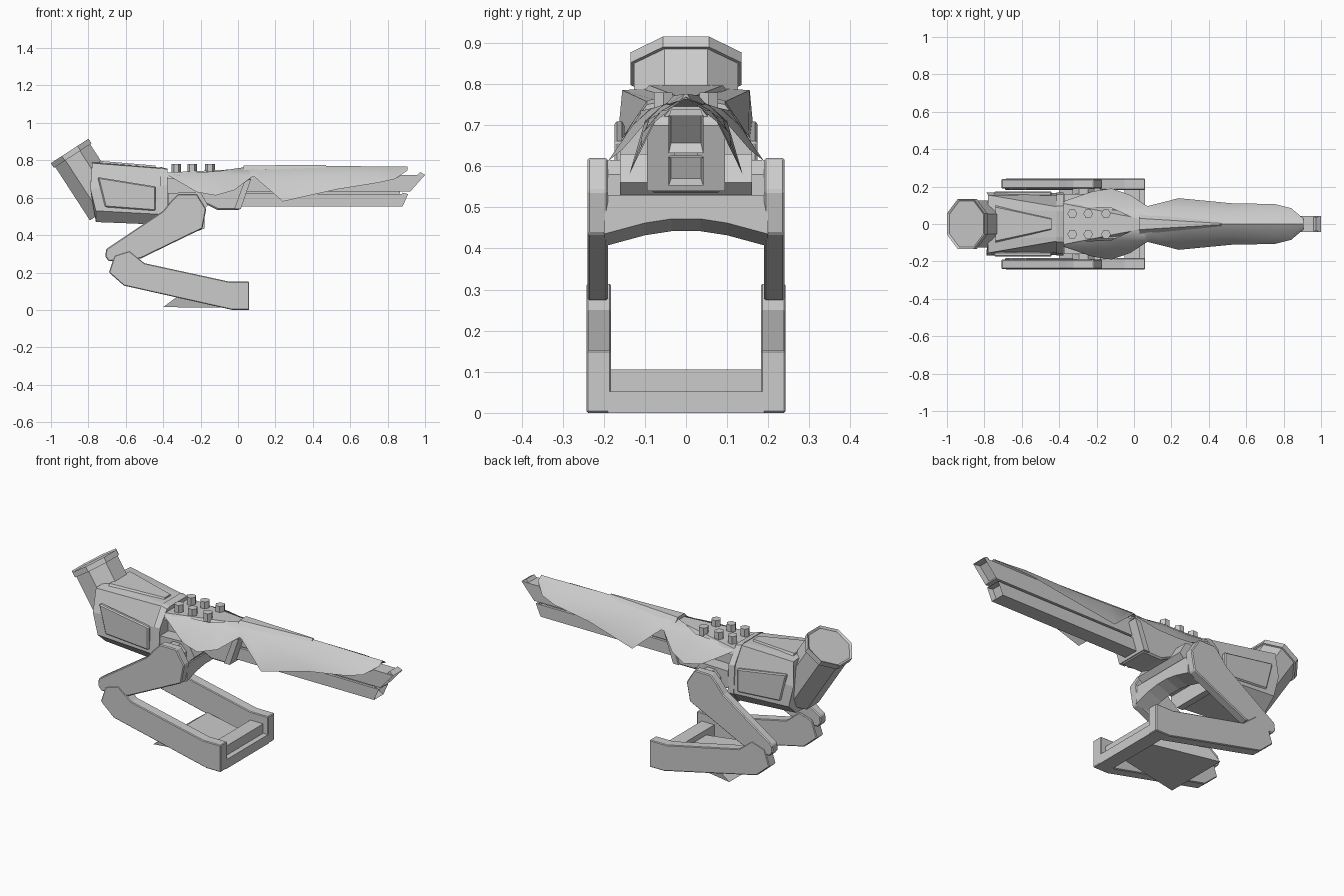
import bpy, bmesh, math
from mathutils import Matrix, Vector

if "Cube" in bpy.data.objects:
    bpy.data.objects.remove(bpy.data.objects["Cube"])


def finish(name, bm, smooth=None):
    bmesh.ops.recalc_face_normals(bm, faces=bm.faces)
    me = bpy.data.meshes.new(name)
    bm.to_mesh(me)
    bm.free()
    if smooth:
        me.shade_smooth()
        me.set_sharp_from_angle(angle=math.radians(smooth))
    ob = bpy.data.objects.new(name, me)
    bpy.context.collection.objects.link(ob)
    return ob


def mirror(ob):
    m = ob.modifiers.new("mirror", 'MIRROR')
    m.use_axis = (False, True, False)
    return ob


def recess(bm, direction, rim, depth):
    bmesh.ops.recalc_face_normals(bm, faces=bm.faces)
    bm.normal_update()
    f = max(bm.faces, key=lambda f: f.normal.dot(direction))
    r = bmesh.ops.inset_region(bm, faces=[f], thickness=rim)
    bmesh.ops.translate(bm, verts=f.verts, vec=-depth * f.normal)


def prism(name, pts, y0, y1, bevel=0, hole=None):
    """Extrude an x-z profile along y."""
    bm = bmesh.new()
    f = bm.faces.new([bm.verts.new((x, y0, z)) for x, z in pts])
    r = bmesh.ops.extrude_face_region(bm, geom=[f])
    bmesh.ops.translate(bm, vec=(0, y1 - y0, 0),
                        verts=[v for v in r["geom"] if isinstance(v, bmesh.types.BMVert)])
    if hole:
        recess(bm, Vector((1, 0, 0)), *hole)
    ob = finish(name, bm)
    if bevel:
        b = ob.modifiers.new("chamfer", 'BEVEL')
        b.width, b.segments = bevel, 1
    return ob


def loft(name, a, b):
    """Join two half sections, each mirrored across y into a closed loop."""
    bm = bmesh.new()
    loops = [[bm.verts.new(p) for p in s] +
             [bm.verts.new((x, -y, z)) for x, y, z in reversed(s)] for s in (a, b)]
    n = len(loops[0])
    for i in range(n):
        j = (i + 1) % n
        bm.faces.new((loops[0][i], loops[0][j], loops[1][j], loops[1][i]))
    for lp in loops:
        bm.faces.new(lp)
    return finish(name, bm)


def plate(name, rows, thick=0.012):
    """Curved armour plate from section rows (x, [(y, z), ...])."""
    bm = bmesh.new()
    g = [[bm.verts.new((x, y, z)) for y, z in s] for x, s in rows]
    for r, s in zip(g, g[1:]):
        for i in range(len(r) - 1):
            bm.faces.new((r[i], s[i], s[i + 1], r[i + 1]))
    bmesh.ops.solidify(bm, geom=bm.faces[:], thickness=thick)
    return mirror(finish(name, bm, 35))


def cyl(name, loc, rot, r, h, sides, squash=1, hole=None):
    bm = bmesh.new()
    m = (Matrix.Translation(loc) @ rot @ Matrix.Diagonal((squash, 1, 1, 1))
         @ Matrix.Rotation(math.pi / sides, 4, 'Z'))
    bmesh.ops.create_cone(bm, cap_ends=True, segments=sides, radius1=r, radius2=r, depth=h, matrix=m)
    if hole:
        recess(bm, rot @ Vector((0, 0, 1)), *hole)
    return finish(name, bm)


# Rear housing, collar, side panels and top rib
loft("rear_housing",
     [(-.78, .08, .79), (-.78, .155, .785), (-.79, .168, .65), (-.76, .168, .53), (-.76, .10, .47)],
     [(-.40, .07, .76), (-.40, .09, .755), (-.40, .152, .66), (-.39, .165, .51), (-.39, .12, .455)])
sec = [(.07, .765), (.095, .76), (.158, .665), (.168, .51), (.122, .45)]
loft("collar", [(-.415, y, z) for y, z in sec], [(-.378, y, z - .01 * (z > .7)) for y, z in sec])
mirror(prism("side_panel", [(-.75, .71), (-.44, .66), (-.44, .53), (-.71, .55)], .15, .174, .006))
loft("top_rib", [(-.74, .09, .797), (-.74, .11, .77)], [(-.44, .025, .772), (-.44, .035, .75)])

# Tilted octagonal stock
tilt = Matrix.Rotation(math.radians(-33), 4, 'Y')
axis = tilt @ Vector((0, 0, 1))
end = Vector((-.90, 0, .85))
cyl("stock_tube", end - axis * .195, tilt, .137, .35, 8, .88)
cyl("stock_cap", end - axis * .015, tilt, .146, .03, 8, .89, (.012, .008))

# Receiver under the deck
prism("receiver", [(-.39, .725), (.05, .725), (.07, .70), (.012, .535), (-.11, .535), (-.16, .56), (-.39, .55)],
      -.085, .085, .008)
loft("deck", [(-.38, .11, .735), (-.38, .12, .70)], [(.05, .025, .755), (.05, .07, .70)])
prism("receiver_brace", [(.035, .69), (.07, .70), (.015, .54), (-.02, .54)], -.095, .095)
prism("hip_block", [(-.375, .625), (-.2, .63), (-.16, .56), (-.2, .52), (-.375, .53)], -.16, .16)

# Six hexagonal pegs
for x in (-.33, -.245, -.15):
    for y in (-.055, .055):
        cyl("peg", (x, y, .75), Matrix.Identity(4), .026, .06, 6)

# Twin barrels
prism("upper_barrel", [(0, .632), (.92, .632), (1.0, .722), (0, .725)], -.042, .042, 0, (.008, .03))
prism("lower_barrel", [(0, .553), (.88, .553), (.91, .62), (0, .622)], -.042, .042, 0, (.008, .03))
prism("barrel_spacer", [(0, .61), (.86, .61), (.87, .64), (0, .64)], -.028, .028)

# Armour plates: pointed rear shoulder and long barrel shroud
plate("shoulder_plate", [
    (-.375, [(.09, .735), (.11, .73), (.122, .72)]),
    (-.22, [(.09, .737), (.13, .70), (.175, .63)]),
    (-.12, [(.085, .74), (.13, .70), (.19, .612)]),
    (-.02, [(.04, .755), (.09, .72), (.155, .64)]),
    (.08, [(.01, .77), (.05, .75), (.09, .715)])])
plate("barrel_shroud", [
    (.05, [(0, .768), (.05, .75), (.09, .715)]),
    (.09, [(0, .77), (.055, .75), (.10, .71)]),
    (.24, [(0, .77), (.09, .715), (.138, .58)]),
    (.53, [(0, .77), (.07, .725), (.11, .645)]),
    (.75, [(0, .767), (.06, .735), (.107, .68)]),
    (.84, [(0, .766), (.05, .735), (.085, .70)]),
    (.905, [(0, .766), (.015, .757), (.03, .745)])])
loft("shroud_ridge", [(.03, .03, .772), (.03, .055, .745)], [(.47, .003, .776), (.47, .012, .762)])

# Upper and lower legs with pins
mirror(prism("upper_leg", [(-.36, .58), (-.32, .62), (-.22, .62), (-.17, .54), (-.19, .435),
                           (-.52, .275), (-.69, .26), (-.71, .285), (-.705, .325), (-.40, .53)],
             .19, .24, .005))
mirror(prism("lower_leg", [(-.69, .20), (-.66, .29), (-.58, .315), (-.50, .25), (-.05, .152),
                           (.06, .152), (.06, 0), (-.03, 0), (-.61, .13)], .182, .242, .004))
across = Matrix.Rotation(math.pi / 2, 4, 'X')
cyl("hip_axle", (-.27, 0, .555), across, .065, .40, 8)

# Arched yoke joining the upper legs
arch = [(.20, .53), (.20, .435), (.10, .462), (.035, .472)]
loft("leg_yoke", [(-.18, y, z) for y, z in arch], [(-.26, y, z - .03) for y, z in arch])

# Foot bar and tapering sole wedge
prism("foot_bar", [(-.02, 0), (.06, 0), (.06, .052), (-.02, .052)], -.19, .19)
prism("foot_step", [(-.05, .04), (.03, .04), (.03, .105), (-.05, .105)], -.19, .19)
loft("sole_wedge", [(-.02, .185, .075), (-.02, .185, .012)], [(-.32, .185, .075), (-.40, .185, .015)])
bpy.data.objects["sole_wedge"].name = "sole_plate"
for v in bpy.data.objects["sole_plate"].data.vertices:
    if v.co.x > -.1:
        v.co.y *= .55
